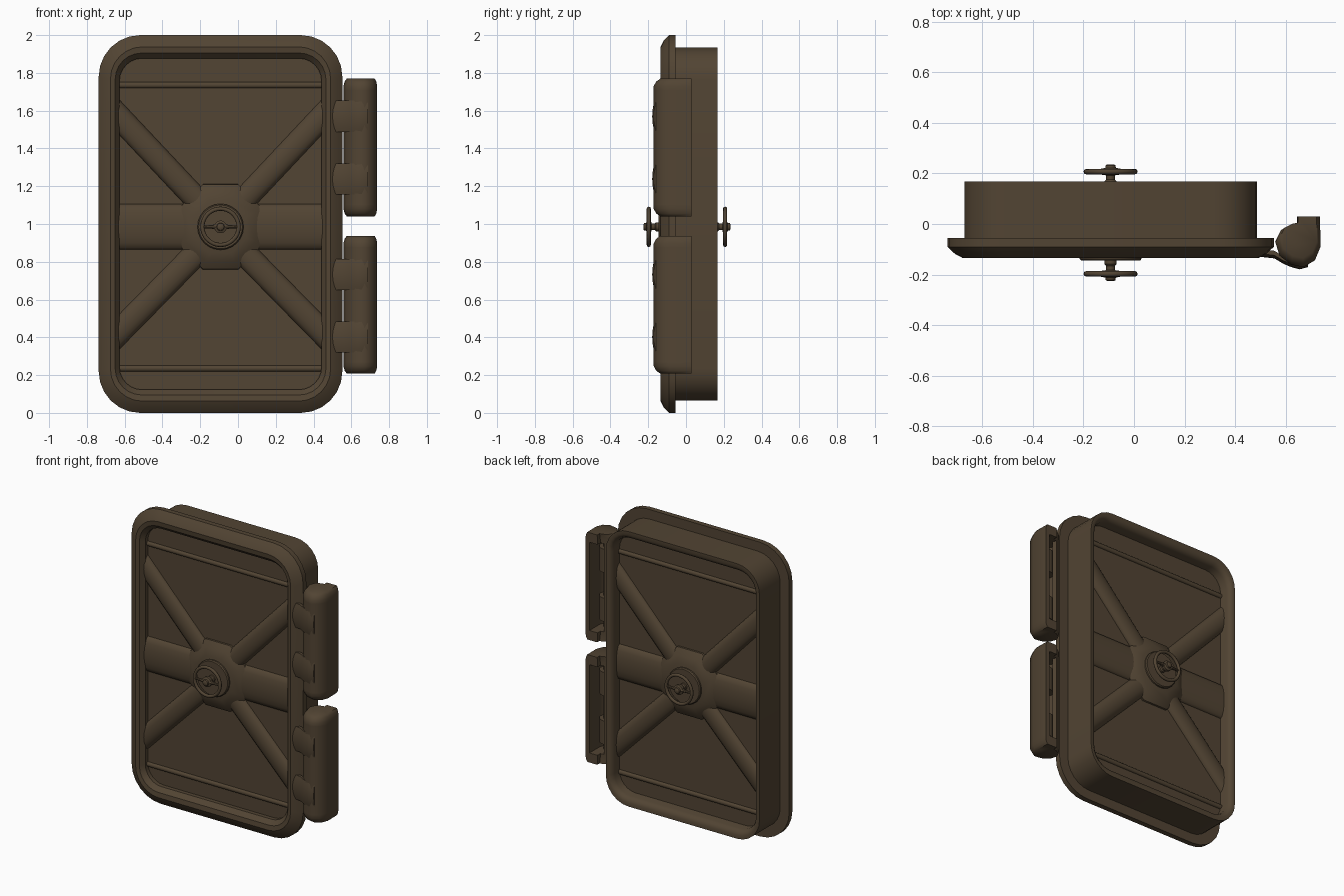
import bpy, bmesh, math
from mathutils import Vector

if "Cube" in bpy.data.objects:
    bpy.data.objects.remove(bpy.data.objects["Cube"])

mat = bpy.data.materials.new("dark_bronze_brown")
mat.diffuse_color = (0.084, 0.058, 0.033, 1)
mat.use_nodes = True
mat.node_tree.nodes["Principled BSDF"].inputs["Base Color"].default_value = mat.diffuse_color
CX, CZ = -0.0925, 0.985      # wheel / rib centre
MID_Y = 0.005                # front and back details mirror about this plane


def finish(name, bm, angle=35):
    bmesh.ops.recalc_face_normals(bm, faces=bm.faces[:])
    me = bpy.data.meshes.new(name)
    bm.to_mesh(me)
    bm.free()
    me.materials.append(mat)
    ob = bpy.data.objects.new(name, me)
    bpy.context.collection.objects.link(ob)
    bpy.ops.object.select_all(action='DESELECT')
    ob.select_set(True)
    bpy.context.view_layer.objects.active = ob
    bpy.ops.object.shade_smooth_by_angle(angle=math.radians(angle))
    return ob


def loft(name, rings, loop=False, angle=35, both=False):
    """Skin a list of equal-length closed rings; both=True also builds a copy on the back."""
    sides = [("front_", 1), ("back_", -1)] if both else [("", 1)]
    for prefix, s in sides:
        bm = bmesh.new()
        vr = [[bm.verts.new((p[0], p[1] if s > 0 else 2 * MID_Y - p[1], p[2])) for p in r]
              for r in rings]
        n = len(rings[0])
        pairs = list(zip(vr, vr[1:])) + ([(vr[-1], vr[0])] if loop else [])
        for a, b in pairs:
            for i in range(n):
                j = (i + 1) % n
                bm.faces.new((a[i], a[j], b[j], b[i]))
        if not loop:
            bm.faces.new(vr[0])
            bm.faces.new(vr[-1])
        finish(prefix + name, bm, angle)


def rounded(hw, hh, r, y, seg=6):
    pts = []
    for k, (sx, sz) in enumerate([(1, 1), (-1, 1), (-1, -1), (1, -1)]):
        for i in range(seg + 1):
            a = math.pi / 2 * (k + i / seg)
            pts.append((CX + sx * (hw - r) + r * math.cos(a), y,
                        1.0 + sz * (hh - r) + r * math.sin(a)))
    return pts


def circle(r, y, n=24, off=0.0):
    return [(CX + r * math.cos(off + 2 * math.pi * i / n), y,
             CZ + r * math.sin(off + 2 * math.pi * i / n)) for i in range(n)]


# door frame: bevelled front rim and deep body behind it
loft("door_frame", [rounded(*a) for a in [
    (0.645, 1.0, 0.22, -0.055), (0.645, 1.0, 0.22, -0.09),
    (0.615, 0.97, 0.20, -0.118), (0.583, 0.938, 0.17, -0.135),
    (0.558, 0.905, 0.14, -0.13), (0.535, 0.877, 0.12, -0.10),
    (0.535, 0.877, 0.12, 0.135), (0.545, 0.89, 0.13, 0.158),
    (0.56, 0.91, 0.15, 0.168), (0.578, 0.935, 0.17, 0.168),
    (0.578, 0.935, 0.17, -0.055)]], loop=True)

# recessed panel
PY = -0.072
loft("door_panel", [rounded(0.545, 0.887, 0.13, PY), rounded(0.545, 0.887, 0.13, 2 * MID_Y - PY)])


# arched ribs, cut square against the frame
def rib(name, x0, z0, x1, z1, half, height, n=8):
    rings = []
    for x, z in ((x0, z0), (x1, z1)):
        ring = [(x, PY - height * math.sin(math.pi * i / n),
                 z + half * math.cos(math.pi * i / n)) for i in range(n + 1)]
        rings.append(ring + [(x, PY + 0.02, z - half), (x, PY + 0.02, z + half)])
    loft(name, rings, both=True)


X0, X1 = CX - 0.545, CX + 0.545
rib("middle_rib", X0, CZ, X1, CZ, 0.12, 0.035)
for z in (0.235, 1.735):
    rib("thin_rib", X0, z, X1, z, 0.016, 0.014)
for x in (X0, X1):
    for z in (0.42, 1.575):
        rib("diagonal_rib", CX, CZ + (0.01 if z > 1 else -0.01), x, z, 0.093, 0.036)

# octagonal centre boss and disc
loft("centre_boss", [circle(r, y, 8, math.pi / 8) for r, y in
                     [(0.245, PY + 0.01), (0.243, PY - 0.012), (0.20, -0.112), (0.15, -0.128)]],
     both=True, angle=50)
loft("boss_disc", [circle(0.122, y) for y in (-0.11, -0.138)] + [circle(0.116, -0.145)], both=True)

# handwheel: rim, shaft with collar, tapered crossbar
WY = -0.197
loft("wheel_rim", [circle(0.096 + 0.011 * math.cos(a), WY + 0.011 * math.sin(a), 32)
                   for a in [2 * math.pi * i / 8 for i in range(8)]], loop=True, both=True, angle=60)
loft("wheel_hub", [circle(r, y, 12) for r, y in
                   [(0.024, -0.14), (0.024, -0.158), (0.018, -0.165), (0.018, -0.182),
                    (0.034, -0.187), (0.034, -0.205), (0.021, -0.211), (0.019, -0.222),
                    (0.012, -0.226)]], both=True)
loft("wheel_crossbar", [[(CX + x, WY + r * math.cos(2 * math.pi * i / 8),
                          CZ + r * math.sin(2 * math.pi * i / 8)) for i in range(8)]
                        for x, r in [(-0.096, 0.007), (-0.05, 0.009), (-0.025, 0.014),
                                     (0.025, 0.014), (0.05, 0.009), (0.096, 0.007)]], both=True)

# hinges: hooked shell open at the back, closed ends, pin and knuckles
outer = [(.735, .03), (.737, -.09), (.715, -.143), (.67, -.171), (.62, -.160),
         (.575, -.125), (.558, -.07), (.58, -.025), (.62, -.005)]
inner = [(.63, -.03), (.60, -.05), (.59, -.08), (.61, -.125),
         (.65, -.142), (.69, -.12), (.705, -.08), (.705, .03)]
solid = outer + [(.645, 0), (.645, .03)]


def section(pts, z, s=1.0):
    return [(0.66 + (x - 0.66) * s, 0.03 + (y - 0.03) * s, z) for x, y in pts]


def pin(name, r, z0, z1):
    loft(name, [[(0.648 + r * math.cos(2 * math.pi * i / 16), -0.09 + r * math.sin(2 * math.pi * i / 16), z)
                 for i in range(16)] for z in (z0, z1)])


for zc, strap_z in ((1.405, (1.57, 1.2375)), (0.5725, (0.7325, 0.4025))):
    h = 0.365
    loft("hinge_shell", [section(outer + inner, zc - h + 0.06), section(outer + inner, zc + h - 0.06)], angle=45)
    for s in (1, -1):
        loft("hinge_end", [section(solid, zc + s * (h - 0.065)), section(solid, zc + s * (h - 0.04)),
                           section(solid, zc + s * (h - 0.015), 0.93),
                           section(solid, zc + s * h, 0.82)], angle=50)
    pin("hinge_pin", 0.03, zc - h + 0.05, zc + h - 0.05)
    for z in strap_z:
        pin("hinge_knuckle", 0.056, z - 0.08, z + 0.08)
        # strap curving from the door rim over the hinge barrel
        rings = []
        for x, y in [(.483, -.128), (.555, -.136), (.59, -.157), (.62, -.17),
                     (.655, -.179), (.688, -.17)]:
            front = [(x, y + 0.012 * (t * t), z + 0.0825 * t) for t in (-1, -.75, -.4, 0, .4, .75, 1)]
            depth = 0.03 if x < 0.6 else 0.045
            rings.append(front + [(x, y + depth, z + 0.0825), (x, y + depth, z - 0.0825)])
        loft("hinge_strap", rings, angle=40)
